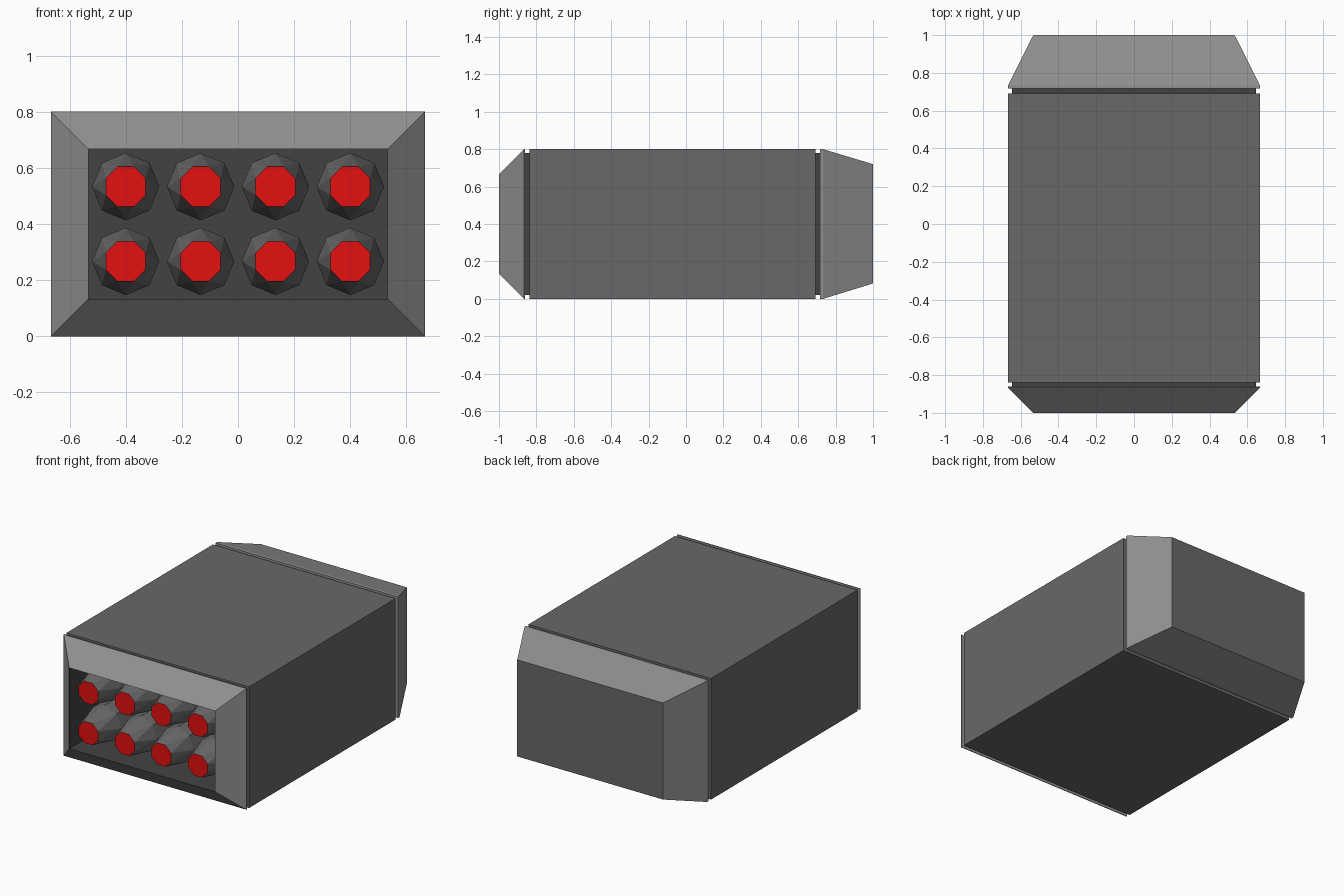
import bpy, bmesh, math

if "Cube" in bpy.data.objects:
    bpy.data.objects.remove(bpy.data.objects["Cube"])


def material(name, r, g, b):
    m = bpy.data.materials.new(name)
    m.diffuse_color = (r, g, b, 1)
    m.use_nodes = True
    m.node_tree.nodes["Principled BSDF"].inputs["Base Color"].default_value = m.diffuse_color
    return m


BODY = material("dark grey", 0.14, 0.14, 0.14)
TRIM = material("light grey", 0.28, 0.28, 0.28)
BLACK = material("charcoal", 0.055, 0.055, 0.055)
RED = material("red", 0.78, 0.005, 0.005)


def rect(y, hx, z0, z1):
    return [(-hx, y, z0), (hx, y, z0), (hx, y, z1), (-hx, y, z1)]


def octagon(y, r, cx, cz, turn=0.0):
    return [(cx + r * math.cos(a), y, cz + r * math.sin(a))
            for a in (math.radians(45 * i + turn) for i in range(8))]


def loft(name, loops, mats, start=None, end=None, split=False):
    """Skin a row of loops; start/end give the material slot of end faces."""
    bm = bmesh.new()
    rings = [[bm.verts.new(p) for p in loop] for loop in loops]
    n = len(rings[0])
    for k, (a, b) in enumerate(zip(rings, rings[1:])):
        for i in range(n):
            j = (i + 1) % n
            if split and k == 0:      # twisted facets
                bm.faces.new((a[i], b[i], b[j]))
                bm.faces.new((a[i], b[j], a[j]))
            else:
                bm.faces.new((a[i], b[i], b[j], a[j]))
    if start is not None:
        bm.faces.new(rings[0]).material_index = start
    if end is not None:
        bm.faces.new(rings[-1][::-1]).material_index = end
    me = bpy.data.meshes.new(name)
    bm.to_mesh(me)
    bm.free()
    for m in mats:
        me.materials.append(m)
    ob = bpy.data.objects.new(name, me)
    bpy.context.collection.objects.link(ob)
    return ob


W, H, D = 0.667, 0.8, 0.02       # half width, height, groove depth
FULL = (W, 0, H)
SUNK = (W - D, D, H - D)
MOUTH = (0.533, 0.133, 0.667)
BACK = -0.6                      # depth of the launch bay

# tapered front frame
loft("front_frame", [rect(-1, *MOUTH), rect(-0.866, *FULL),
                     rect(-0.861, *FULL), rect(-0.861, *SUNK)], [TRIM])

# recessed bay behind the frame
loft("launch_bay", [rect(BACK, *MOUTH), rect(-1, *MOUTH)], [BLACK], start=0)

# main box
loft("body", [rect(-0.838, *SUNK), rect(-0.838, *FULL),
              rect(0.692, *FULL), rect(0.692, *SUNK)], [BODY])

# dark seams between body and ends
for name, y0, y1 in (("front_seam", -0.861, -0.838), ("rear_seam", 0.692, 0.717)):
    loft(name, [rect(y0, *SUNK), rect(y1, *SUNK)], [BLACK])

# tapered rear end with darker end plate
loft("rear_cap", [rect(0.717, *SUNK), rect(0.717, *FULL), rect(0.733, *FULL),
                  rect(1, 0.533, 0.082, 0.72)], [TRIM, BODY], end=1)

# two rows of four rockets with red tips
for row, z in enumerate((0.267, 0.533)):
    for col in range(4):
        x = -0.4 + col * 0.2667
        loft(f"rocket_{row}_{col}",
             [octagon(-0.99, 0.077, x, z, 22.5), octagon(-0.82, 0.12, x, z),
              octagon(BACK, 0.12, x, z)],
             [BODY, RED], start=1, split=True)
